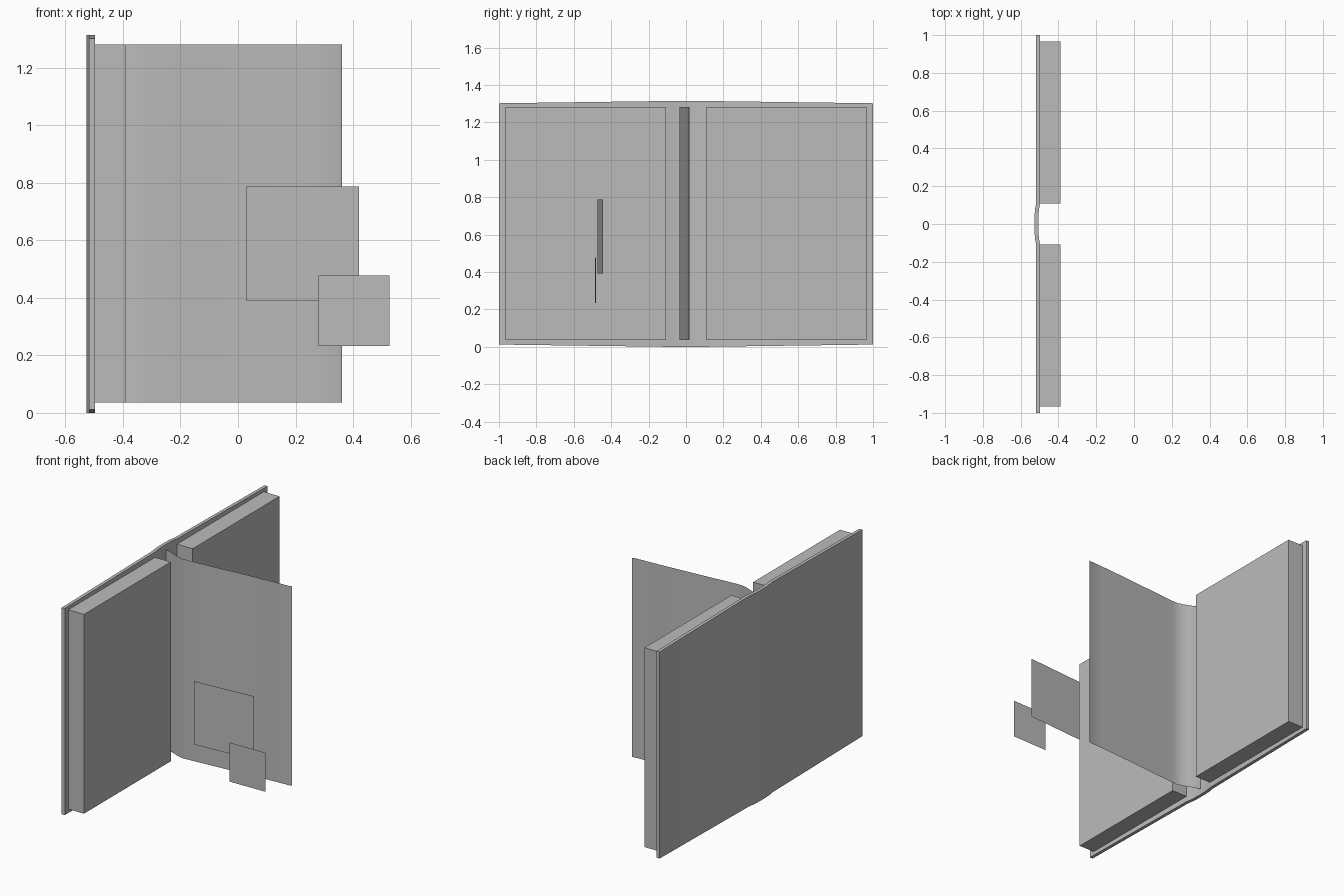
import bpy, bmesh, math

if "Cube" in bpy.data.objects:
    bpy.data.objects.remove(bpy.data.objects["Cube"])

grey = bpy.data.materials.new("paper grey")
grey.diffuse_color = (0.5, 0.5, 0.5, 1)
grey.use_nodes = True
grey.node_tree.nodes["Principled BSDF"].inputs["Base Color"].default_value = grey.diffuse_color


def finish(name, bm, smooth=None):
    bmesh.ops.recalc_face_normals(bm, faces=bm.faces)
    mesh = bpy.data.meshes.new(name)
    bm.to_mesh(mesh)
    bm.free()
    mesh.materials.append(grey)
    obj = bpy.data.objects.new(name, mesh)
    bpy.context.collection.objects.link(obj)
    if smooth:
        bpy.ops.object.select_all(action='DESELECT')
        obj.select_set(True)
        bpy.context.view_layer.objects.active = obj
        bpy.ops.object.shade_smooth_by_angle(angle=math.radians(smooth))
    return obj


def box(name, lo, hi):
    bm = bmesh.new()
    bmesh.ops.create_cube(bm, size=1)
    for v in bm.verts:
        v.co = [(a + b) / 2 + c * (b - a) for a, b, c in zip(lo, hi, v.co)]
    return finish(name, bm)


def sheet(name, path, z0, z1, smooth=None):
    """Upright sheet following an (x, y) path."""
    bm = bmesh.new()
    cols = [[bm.verts.new((x, y, z)) for z in (z0, z1)] for x, y in path]
    for a, b in zip(cols, cols[1:]):
        bm.faces.new((a[0], b[0], b[1], a[1]))
    return finish(name, bm, smooth)


# Cover: two boards joined by a shallow curved spine, slightly taller mid-width
THICK, HALF = 0.021, 0.11
spine = [(HALF * i / 4) for i in range(-4, 5)]
bm = bmesh.new()
rings = []
for y in [-1.0] + spine + [1.0]:
    t = min(abs(y) / HALF, 1)
    x = -0.518 - 0.009 * (1 - t ** 3)
    dz = 0.012 * max(0, abs(y) - HALF) / (1 - HALF)
    lo, hi = dz, 1.314 - dz
    rings.append([bm.verts.new(c) for c in
                  ((x, y, lo), (x + THICK, y, lo), (x + THICK, y, hi), (x, y, hi))])
for a, b in zip(rings, rings[1:]):
    for i in range(4):
        j = (i + 1) % 4
        bm.faces.new((a[i], a[j], b[j], b[i]))
bm.faces.new(rings[0])
bm.faces.new(rings[-1])
finish("cover", bm, 30)

# Page blocks on each side
for side, y0, y1 in (("front", -0.965, -0.108), ("back", 0.108, 0.965)):
    box(side + "_page_block", (-0.499, y0, 0.036), (-0.389, y1, 1.281))

# Single turned page standing out from the spine
sheet("turned_page",
      [(-0.505, 0.012), (-0.475, 0.005), (-0.44, -0.01), (-0.40, -0.026),
       (-0.365, -0.035), (-0.33, -0.035), (-0.25, -0.029), (-0.1, -0.017),
       (0.1, -0.001), (0.25, 0.009), (0.345, 0.013), (0.361, 0.019)],
      0.036, 1.281, 40)

# Loose cards in front of the page
sheet("large_card", [(0.028, -0.472), (0.42, -0.444)], 0.391, 0.787)
sheet("small_card", [(0.28, -0.486), (0.526, -0.481)], 0.233, 0.477)
